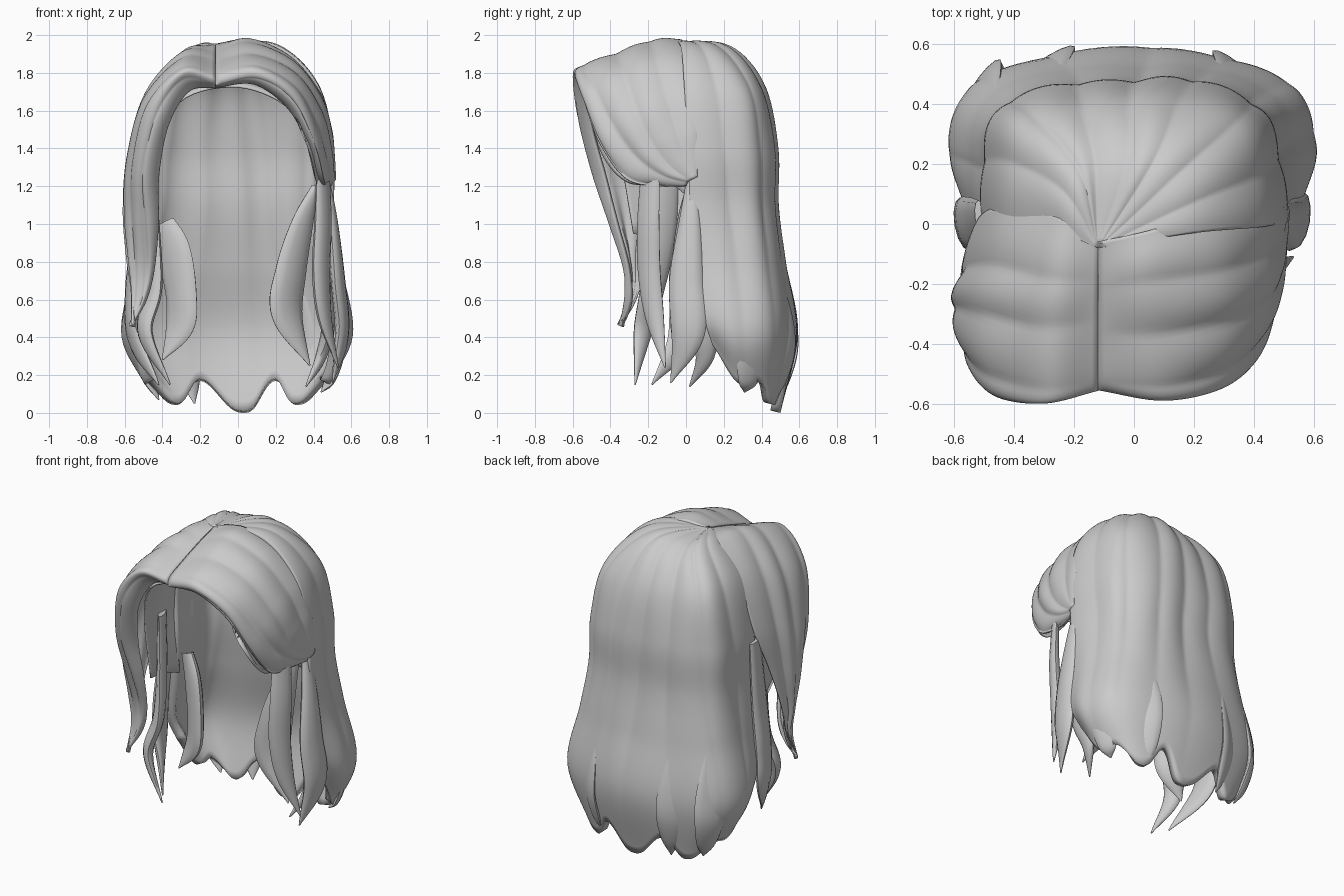
import bpy, bmesh, math
from mathutils import Vector as V


def spline(pts, t):
    """Catmull-Rom through vectors, t in 0..1"""
    n = len(pts) - 1
    i = min(int(t * n), n - 1)
    f = t * n - i
    b, c = pts[i], pts[i + 1]
    a = pts[i - 1] if i > 0 else b * 2 - c
    d = pts[i + 2] if i + 2 <= n else c * 2 - b
    return 0.5 * (2 * b + (c - a) * f + (2 * a - 5 * b + 4 * c - d) * f * f
                  + (3 * b - a - 3 * c + d) * f ** 3)


def finish(bm, name):
    me = bpy.data.meshes.new(name)
    bm.to_mesh(me)
    bm.free()
    ob = bpy.data.objects.new(name, me)
    bpy.context.collection.objects.link(ob)
    bpy.ops.object.select_all(action='DESELECT')
    ob.select_set(True)
    bpy.context.view_layer.objects.active = ob
    bpy.ops.object.shade_smooth_by_angle(angle=math.radians(45))
    return ob


def sheet(name, curves, nu, nv, lobes, amp, thick, tips=None):
    """Layered hair panel lofted across key strands, with uneven bulging lobes"""
    curves = [[V(p) for p in c] for c in curves]
    bm = bmesh.new()
    grid, info = [], {}
    for j in range(nv + 1):
        row = []
        for i in range(nu + 1):
            u, v = i / nu, j / nv
            w = v * (tips(u) if tips else 1)
            vert = bm.verts.new(spline([spline(c, w) for c in curves], u))
            info[vert] = (u, v)
            row.append(vert)
        grid.append(row)
    for j in range(nv):
        for i in range(nu):
            bm.faces.new((grid[j][i], grid[j][i + 1], grid[j + 1][i + 1], grid[j + 1][i]))
    bm.normal_update()
    if sum(f.normal.dot(f.calc_center_median() - V((0, 0, 1))) for f in bm.faces) < 0:
        bmesh.ops.reverse_faces(bm, faces=bm.faces[:])
        bm.normal_update()
    moves = []
    for vert, (u, v) in info.items():
        fade = min(1, v * 4) * min(1, (1 - v) * 2.5)
        w = u + .025 * math.sin(4 * v + 9 * u)
        s = .65 * abs(math.sin(math.pi * lobes * w)) + .35 * math.sin(math.pi * lobes * .63 * w + 1 + 2 * v)
        moves.append((vert, vert.normal * amp * fade * (s - 0.4)))
    for vert, m in moves:
        vert.co += m
    bmesh.ops.remove_doubles(bm, verts=bm.verts[:], dist=0.0008)
    ob = finish(bm, name)
    mod = ob.modifiers.new("thickness", 'SOLIDIFY')
    mod.thickness = thick
    mod.offset = -1
    return ob


def lock(name, path, out=None, seg=12, n=32):
    """Tapered strand; path points are x, y, z, half width, half thickness"""
    path = [V(p) for p in path]
    bm = bmesh.new()
    rings = []
    for k in range(n + 1):
        t = k / n
        q = spline(path, t)
        p = V(q[:3])
        tan = (V(spline(path, min(1, t + .01))[:3]) - V(spline(path, max(0, t - .01))[:3])).normalized()
        o = V(out) if out else V((p.x, p.y - 0.1, 0))
        side = tan.cross(o).normalized()
        o = side.cross(tan).normalized()
        ring = []
        for a in range(seg):
            th = 2 * math.pi * a / seg
            ring.append(bm.verts.new(p + side * math.cos(th) * max(q[3], .003)
                                     + o * math.sin(th) * max(q[4], .002)))
        rings.append(ring)
    for r, s in zip(rings, rings[1:]):
        for a in range(seg):
            b = (a + 1) % seg
            bm.faces.new((r[a], r[b], s[b], s[a]))
    bm.faces.new(rings[0][::-1])
    bm.faces.new(rings[-1])
    bmesh.ops.recalc_face_normals(bm, faces=bm.faces[:])
    return finish(bm, name)


# Back shell: key strands from the side round to the back centre, then mirrored
crown = (-0.12, -0.08, 1.955)
half = [
    [(.2, -.03, 1.945), (.42, -.01, 1.73), (.50, .01, 1.4), (.505, .02, 1.1), (.53, .05, .8), (.57, .09, .52), (.53, .14, .36)],
    [(.19, .09, 1.955), (.41, .19, 1.74), (.49, .22, 1.4), (.495, .22, 1.1), (.54, .24, .8), (.61, .27, .42), (.49, .27, .16)],
    [(.14, .17, 1.955), (.35, .34, 1.73), (.42, .385, 1.4), (.43, .39, 1.1), (.47, .42, .8), (.53, .46, .42), (.39, .43, .06)],
    [(.08, .21, 1.945), (.18, .39, 1.73), (.22, .465, 1.4), (.22, .47, 1.1), (.24, .51, .8), (.27, .56, .42), (.22, .49, .03)]]
centre = [(.0, .22, 1.94), (.0, .41, 1.73), (.0, .48, 1.4), (.0, .485, 1.1), (.0, .53, .8), (.0, .595, .42), (.03, .5, .0)]
left = [[(-x - (.05 if i == 0 else .01), y, z - (.02 if i == 0 else 0)) for i, (x, y, z) in enumerate(c)] for c in half[::-1]]
sheet("back_hair", [[crown] + c for c in half + [centre] + left], 120, 60, 8, .022, .055,
      lambda u: 1 - .055 * abs(math.cos(math.pi * 5 * u)) ** 3 * math.sin(math.pi * u))

# Inner scalp: arcs from left temple over the top to right temple
sheet("scalp", [
    [(-.44, -.28, .95), (-.43, -.36, 1.4), (-.3, -.45, 1.66), (0, -.47, 1.73), (.27, -.44, 1.62), (.4, -.32, 1.4), (.43, -.2, 1.24)],
    [(-.49, -.1, .9), (-.49, -.1, 1.4), (-.34, -.17, 1.77), (0, -.2, 1.88), (.3, -.15, 1.79), (.46, -.1, 1.48), (.465, -.09, 1.22)],
    [(-.475, .06, .85), (-.465, .06, 1.4), (-.36, .06, 1.71), (0, .06, 1.89), (.34, .06, 1.74), (.45, .06, 1.44), (.46, .06, 1.1)],
], 24, 40, 1, 0, .01)

# Front sweep tucked behind the ear (+x): rows from rolled hairline to crown
sheet("tucked_sweep", [
    [(-.12, -.48, 1.72), (.08, -.5, 1.74), (.25, -.46, 1.63), (.36, -.4, 1.45), (.41, -.3, 1.28), (.43, -.15, 1.22), (.46, 0, 1.21)],
    [(-.12, -.55, 1.74), (.1, -.585, 1.77), (.29, -.55, 1.65), (.41, -.46, 1.42), (.46, -.32, 1.24), (.47, -.15, 1.2), (.49, .0, 1.2)],
    [(-.12, -.53, 1.80), (.1, -.56, 1.84), (.31, -.51, 1.73), (.43, -.4, 1.52), (.48, -.26, 1.35), (.5, -.12, 1.26), (.505, .01, 1.22)],
    [(-.12, -.38, 1.86), (.08, -.37, 1.90), (.3, -.32, 1.81), (.44, -.25, 1.62), (.49, -.17, 1.44), (.505, -.08, 1.31), (.515, .02, 1.23)],
    [(-.12, -.2, 1.92), (.06, -.17, 1.975), (.29, -.14, 1.88), (.44, -.1, 1.69), (.5, -.06, 1.5), (.515, -.02, 1.36), (.52, .04, 1.24)],
    [(-.12, -.06, 1.955), (.06, -.02, 1.985), (.27, .04, 1.885), (.43, .06, 1.71), (.495, .06, 1.52), (.51, .06, 1.37), (.515, .06, 1.25)],
], 60, 48, 5, .024, .045)

# Long front sweep hanging free (-x)
sheet("hanging_sweep", [
    [(-.12, -.48, 1.72), (-.26, -.5, 1.70), (-.37, -.5, 1.52), (-.42, -.43, 1.25), (-.42, -.37, 1.0), (-.44, -.31, .76), (-.48, -.3, .6), (-.56, -.35, .46)],
    [(-.12, -.55, 1.75), (-.29, -.59, 1.77), (-.43, -.585, 1.58), (-.5, -.51, 1.28), (-.49, -.42, 1.02), (-.48, -.34, .78), (-.5, -.33, .62), (-.563, -.352, .46)],
    [(-.12, -.53, 1.80), (-.3, -.57, 1.83), (-.49, -.53, 1.64), (-.57, -.45, 1.32), (-.57, -.38, 1.05), (-.55, -.32, .8), (-.55, -.31, .63), (-.565, -.352, .46)],
    [(-.12, -.34, 1.87), (-.3, -.35, 1.88), (-.49, -.3, 1.67), (-.58, -.27, 1.35), (-.6, -.27, 1.07), (-.585, -.28, .82), (-.565, -.28, .64), (-.567, -.35, .46)],
    [(-.12, -.18, 1.92), (-.28, -.16, 1.925), (-.46, -.12, 1.72), (-.56, -.13, 1.4), (-.59, -.18, 1.1), (-.585, -.24, .84), (-.565, -.26, .65), (-.567, -.348, .46)],
    [(-.12, -.06, 1.955), (-.26, .03, 1.93), (-.43, .06, 1.73), (-.525, .03, 1.42), (-.56, -.08, 1.12), (-.575, -.18, .85), (-.56, -.24, .66), (-.565, -.346, .46)],
], 60, 60, 5, .024, .025)

# Loose side strands, +x
lock("right_front_strand", [(.45, -.19, 1.26, .06, .02), (.45, -.2, 1.0, .07, .03), (.44, -.195, .75, .07, .035),
                            (.46, -.165, .5, .055, .03), (.53, -.11, .24, .004, .004)])
lock("right_outer_strand", [(.47, .03, 1.22, .03, .02), (.5, .02, 1.0, .06, .03), (.53, .0, .7, .09, .035),
                            (.55, .01, .42, .09, .035), (.5, -.08, .16, .004, .004)])
lock("right_inner_strand", [(.41, .02, 1.2, .02, .02), (.34, .0, 1.0, .07, .03), (.28, -.01, .75, .1, .04),
                            (.26, -.01, .52, .1, .04), (.38, -.02, .25, .004, .004)], (.6, -.8, 0))
lock("right_back_strand", [(.46, .12, 1.1, .04, .02), (.45, .1, .8, .08, .03), (.48, .09, .5, .09, .035),
                           (.44, .1, .3, .05, .03), (.36, .02, .14, .004, .004)])

# Loose side strands, -x
lock("left_front_strand", [(-.48, -.1, 1.3, .08, .02), (-.46, -.13, .95, .09, .03), (-.45, -.18, .65, .075, .035),
                           (-.49, -.23, .42, .055, .03), (-.36, -.27, .15, .004, .004)])
lock("left_outer_strand", [(-.51, .02, 1.35, .06, .02), (-.53, .0, .95, .09, .03), (-.56, .0, .65, .09, .035),
                           (-.55, -.02, .4, .08, .03), (-.42, -.18, .15, .004, .004)])
lock("left_inner_strand", [(-.4, .05, 1.0, .08, .03), (-.34, .02, .85, .11, .04), (-.3, -.01, .62, .1, .04),
                           (-.31, -.02, .45, .09, .035), (-.4, -.04, .28, .004, .004)], (-.6, -.8, 0))

# Pointed ends curling below the back hem
for i, (x, y, z) in enumerate([(-.42, .42, .07), (-.23, .48, .05), (.28, .46, .06), (.44, .31, .11)]):
    lock("hem_lock_%d" % (i + 1), [(x * 1.1, y * 1.04, .75, .02, .01), (x * 1.17, y * 1.12, .5, .08, .02),
                                   (x * 1.19, y * 1.13, .33, .09, .022), (x * 1.1, y * 1.07, .17, .06, .02),
                                   (x, y, z, .004, .004)])
